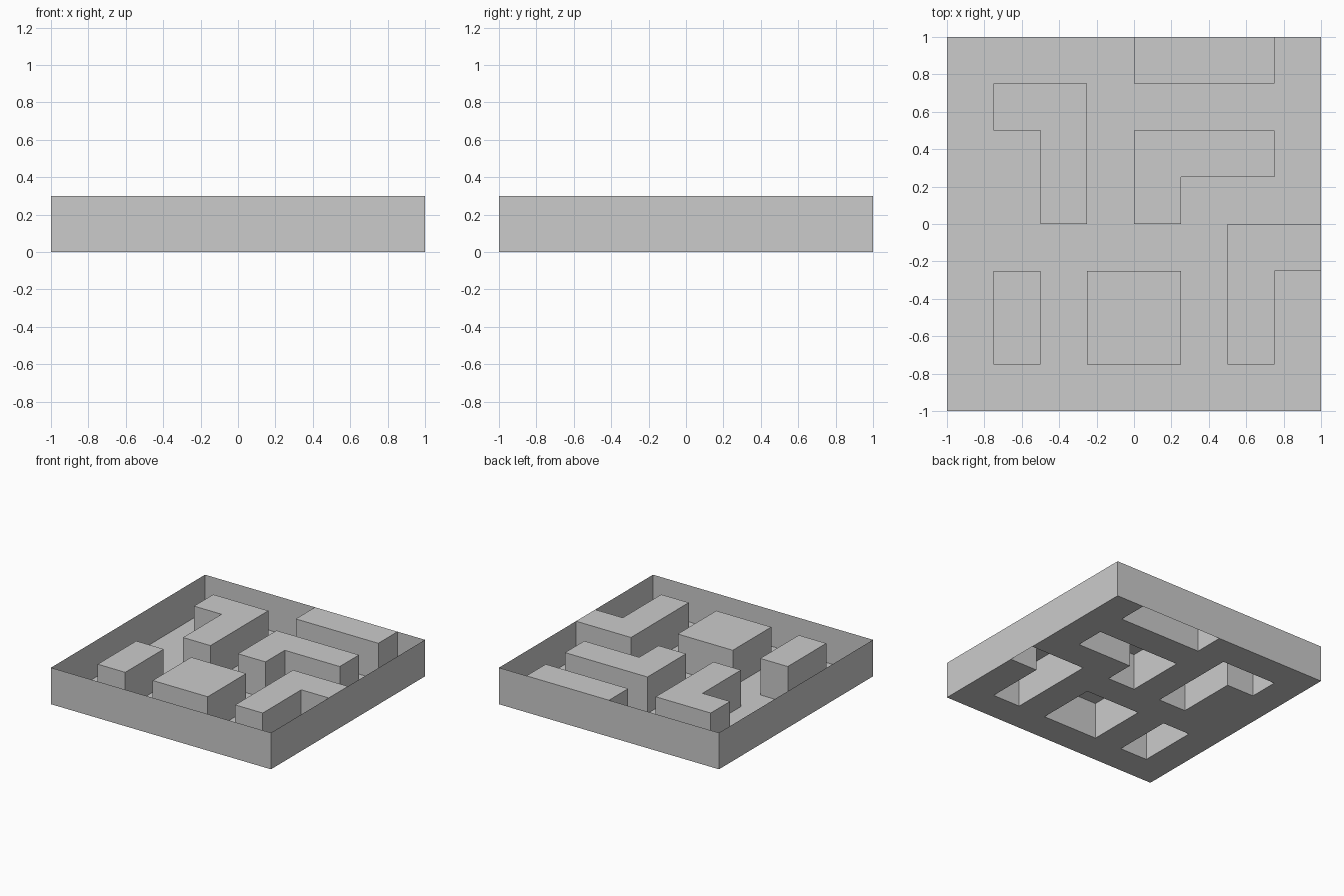
import bpy, bmesh

if "Cube" in bpy.data.objects:
    bpy.data.objects.remove(bpy.data.objects["Cube"])

N, CELL, H = 8, 0.25, 0.3   # grid count, cell size, wall height


def pos(i, j, z):
    return (i * CELL - 1, j * CELL - 1, z)


def make_object(name, quads):
    """Open sheet from quads, with flat cells merged into larger faces."""
    bm = bmesh.new()
    for q in quads:
        bm.faces.new([bm.verts.new(p) for p in q])
    bmesh.ops.remove_doubles(bm, verts=bm.verts[:], dist=1e-4)
    if name != "floor":
        bmesh.ops.dissolve_limit(bm, angle_limit=0.01, verts=bm.verts[:], edges=bm.edges[:])
    mesh = bpy.data.meshes.new(name)
    bm.to_mesh(mesh)
    bm.free()
    bpy.context.collection.objects.link(bpy.data.objects.new(name, mesh))


def cell_quad(i, j, z):
    return [pos(i, j, z), pos(i + 1, j, z), pos(i + 1, j + 1, z), pos(i, j + 1, z)]


def side_quad(a, b):
    return [pos(*a, 0), pos(*b, 0), pos(*b, H), pos(*a, H)]


# Block footprints as cell rectangles (i0, j0, i1, j1)
blocks = {
    "back_block": [(4, 7, 7, 8)],
    "left_hook_block": [(1, 6, 3, 7), (2, 4, 3, 6)],
    "middle_hook_block": [(4, 5, 7, 6), (4, 4, 5, 5)],
    "right_hook_block": [(6, 3, 8, 4), (6, 1, 7, 3)],
    "small_block": [(1, 1, 2, 3)],
    "square_block": [(3, 1, 5, 3)],
}

# Hollow blocks: top and sides, open below and against the outer wall
used = set()
for name, rects in blocks.items():
    cells = {(i, j) for a, b, c, d in rects for i in range(a, c) for j in range(b, d)}
    used |= cells
    quads = []
    for i, j in sorted(cells):
        quads.append(cell_quad(i, j, H))
        corners = [(i, j), (i + 1, j), (i + 1, j + 1), (i, j + 1)]
        for k, (dx, dy) in enumerate([(0, -1), (1, 0), (0, 1), (-1, 0)]):
            n = (i + dx, j + dy)
            if n not in cells and 0 <= n[0] < N and 0 <= n[1] < N:
                quads.append(side_quad(corners[k], corners[(k + 1) % 4]))
    make_object(name, quads)

# Floor sheet with openings under the blocks
make_object("floor", [cell_quad(i, j, 0) for i in range(N) for j in range(N)
                      if (i, j) not in used])

# Thin outer walls, facing inward
ring = [(0, 0), (0, N), (N, N), (N, 0)]
make_object("outer_walls", [side_quad(ring[k], ring[(k + 1) % 4]) for k in range(4)])
